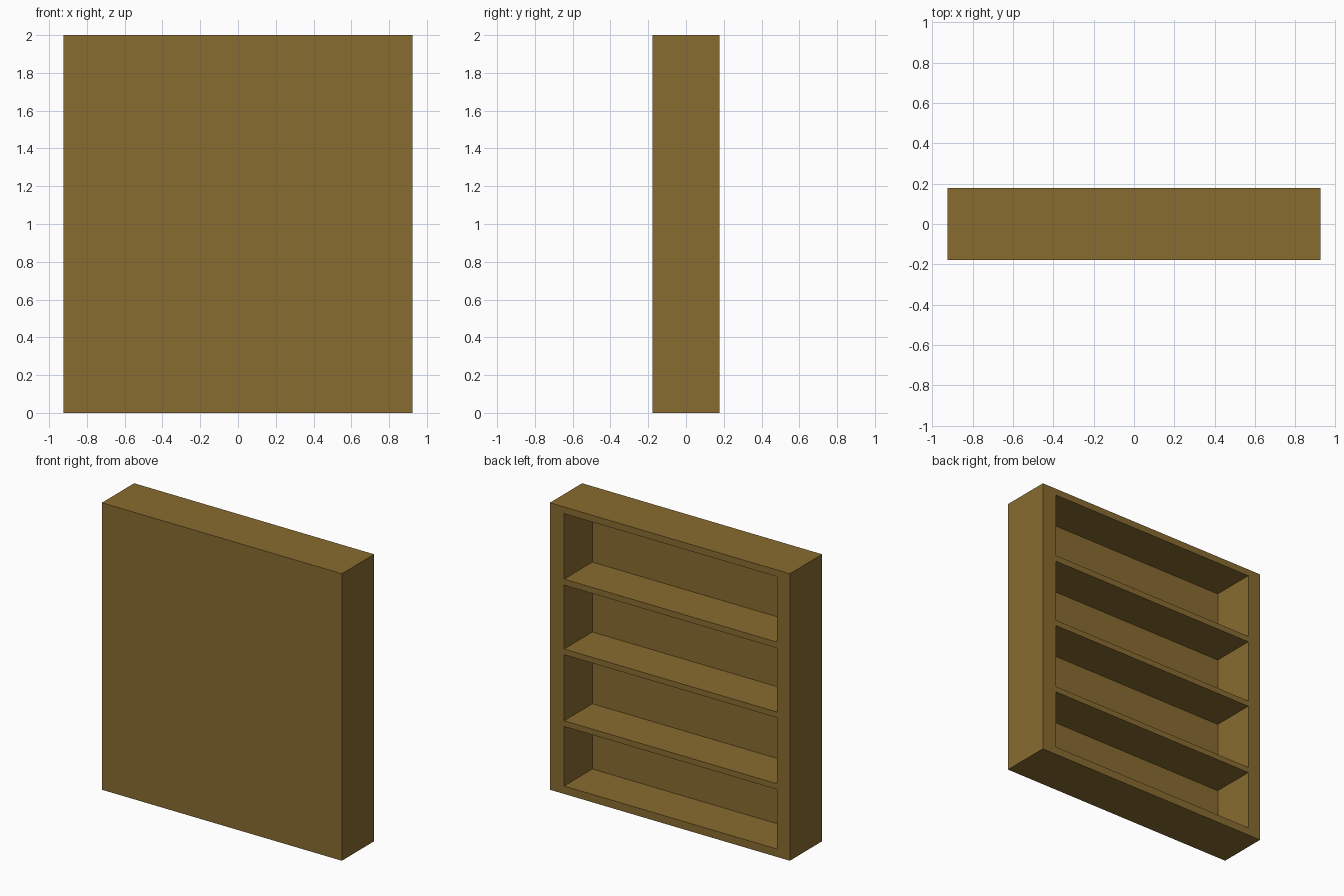
import bpy

if "Cube" in bpy.data.objects:
    bpy.data.objects.remove(bpy.data.objects["Cube"])

W, D, H = 1.85, 0.355, 2.0
PANEL_Y = -0.133                    # inner face of the closed panel
OPEN_X = (-0.825, 0.815)            # inner faces of the side boards
BAYS = [(0.055, 0.470), (0.510, 0.970), (1.010, 1.455), (1.497, 1.953)]


def box(name, lo, hi):
    bpy.ops.mesh.primitive_cube_add(
        size=1, location=[(a + b) / 2 for a, b in zip(lo, hi)])
    ob = bpy.context.object
    ob.name = name
    ob.scale = [b - a for a, b in zip(lo, hi)]
    bpy.ops.object.transform_apply(location=True, rotation=False, scale=True)
    return ob


# Wood colour
wood = bpy.data.materials.new("wood")
wood.diffuse_color = (0.25, 0.15, 0.03, 1)
wood.use_nodes = True
wood.node_tree.nodes["Principled BSDF"].inputs["Base Color"].default_value = wood.diffuse_color

# Solid bookcase body
bookcase = box("bookcase", (-W / 2, -D / 2, 0), (W / 2, D / 2, H))
bookcase.data.materials.append(wood)

# Four bays hollowed out from the +y side, leaving shelves between them
for i, (z0, z1) in enumerate(BAYS):
    cutter = box(f"bay_cutter_{i + 1}", (OPEN_X[0], PANEL_Y, z0), (OPEN_X[1], D, z1))
    cutter.data.materials.append(wood)
    mod = bookcase.modifiers.new(f"bay_{i + 1}", 'BOOLEAN')
    mod.operation = 'DIFFERENCE'
    mod.solver = 'EXACT'
    mod.object = cutter
    bpy.context.view_layer.objects.active = bookcase
    bpy.ops.object.modifier_apply(modifier=mod.name)
    bpy.data.objects.remove(cutter)
